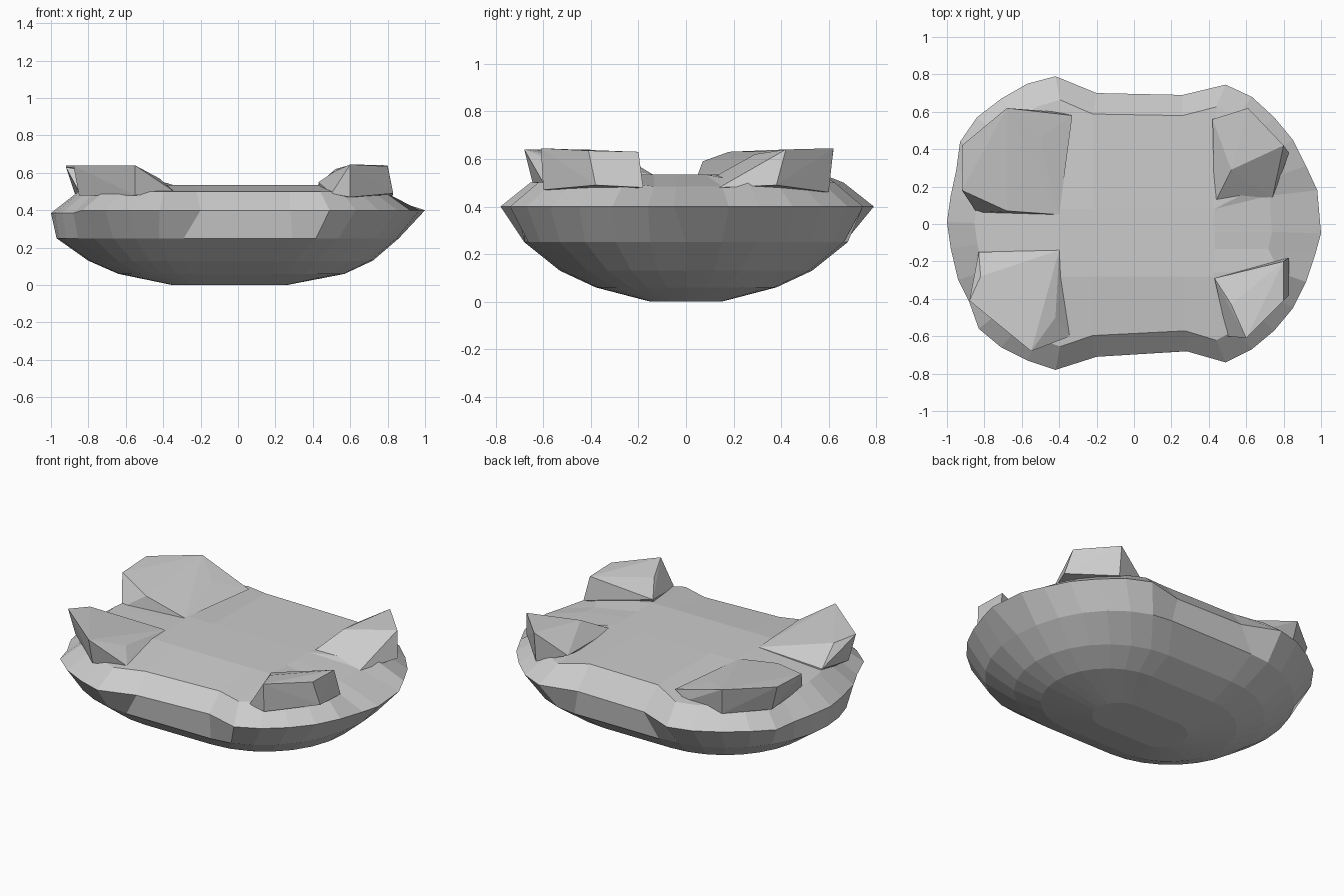
import bpy, bmesh
from math import cos, sin, pi

if "Cube" in bpy.data.objects:
    bpy.data.objects.remove(bpy.data.objects["Cube"])

def finish(bm, name):
    bmesh.ops.recalc_face_normals(bm, faces=bm.faces)
    me = bpy.data.meshes.new(name)
    bm.to_mesh(me)
    bm.free()
    ob = bpy.data.objects.new(name, me)
    bpy.context.collection.objects.link(ob)
    return ob

# Widest outline of the dish at z = 0.4 (right end clockwise, then left end)
right = [(.26, .69), (.49, .745), (.63, .68), (.75, .57), (.85, .45), (.92, .31), (.98, .18),
         (1, -.05), (.97, -.16), (.92, -.31), (.85, -.45), (.75, -.57), (.63, -.67), (.49, -.74), (.28, -.68)]
left = [(-.2, -.71), (-.42, -.78), (-.57, -.73), (-.71, -.66), (-.83, -.56), (-.88, -.42), (-.94, -.3),
        (-.98, -.13), (-1, .01), (-.98, .15), (-.95, .29), (-.93, .44), (-.84, .57), (-.71, .67),
        (-.57, .75), (-.42, .79), (-.2, .7)]

def stadium(r, x0, x1, z, rx=None):
    """Rounded-end ring with the same point count as the outline."""
    n, m = len(right) - 1, len(left) - 1
    rx = rx or r
    pts = [(x1 + rx * cos(pi / 2 - pi * i / n), r * sin(pi / 2 - pi * i / n), z) for i in range(n + 1)]
    pts += [(x0 + r * cos(-pi / 2 - pi * i / m), r * sin(-pi / 2 - pi * i / m), z) for i in range(m + 1)]
    return pts

def clamp(v, a, b):
    return max(a, min(b, v))

# Dish body: stacked rings, from the flat base to the top centre
rings = [stadium(.15, -.2, .11, 0), stadium(.38, -.26, .19, .06),
         stadium(.53, -.27, .19, .13), stadium(.68, -.29, .29, .25, .57)]
rings.append([(x, y, .4 if x > -.85 else .385) for x, y in right + left])
rim = []
for x, y in right + left:
    c = .25 if x > 0 else -.3
    in_gap = x > 0 and abs(y) < .19          # lower notch at the right end
    s = .65 if in_gap else .79
    z = .485 if in_gap else .53 if y > 0 and abs(x) < .4 else .5
    rim.append((c + (x - c) * s, y * .84, z))
rings.append(rim)
rings.append([(clamp(x, -.39, .43), clamp(y, -.28, .08), .535) for x, y, z in rim])

bm = bmesh.new()
loops = [[bm.verts.new(p) for p in ring] for ring in rings]
for a, b in zip(loops, loops[1:]):
    for i in range(len(a)):
        j = (i + 1) % len(a)
        bm.faces.new((a[i], a[j], b[j], b[i]))
bm.faces.new(loops[0])
bm.faces.new(loops[-1])
bmesh.ops.remove_doubles(bm, verts=bm.verts, dist=.001)
bmesh.ops.dissolve_degenerate(bm, edges=bm.edges, dist=.001)
finish(bm, "dish_body")

# Four raised corner wedges, sloping from the centre up to their outer rims
def wedge(name, pts):
    bm = bmesh.new()
    for p in pts:
        bm.verts.new(p)
    res = bmesh.ops.convex_hull(bm, input=bm.verts)
    junk = [v for v in res["geom_interior"] if isinstance(v, bmesh.types.BMVert)]
    bmesh.ops.delete(bm, geom=junk, context='VERTS')
    finish(bm, name)

wedge("back_right_wedge", [
    (.61, .62, .645), (.80, .42, .64), (.52, .29, .62), (.43, .11, .52), (.42, .56, .53),
    (.61, .60, .46), (.83, .38, .49), (.74, .14, .48), (.45, .12, .47)])
wedge("front_right_wedge", [
    (.60, -.61, .645), (.80, -.41, .635), (.80, -.20, .63), (.43, -.29, .55), (.52, -.43, .61),
    (.50, -.60, .49), (.60, -.60, .47), (.83, -.38, .49), (.83, -.18, .48), (.45, -.35, .47)])
wedge("back_left_wedge", [
    (-.92, .18, .63), (-.92, .42, .64), (-.68, .62, .635), (-.68, .07, .59), (-.40, .05, .535),
    (-.50, .46, .58), (-.33, .58, .53), (-.84, .06, .48), (-.87, .40, .48), (-.66, .59, .47),
    (-.42, .60, .49), (-.62, .05, .47)])
wedge("front_left_wedge", [
    (-.88, -.41, .64), (-.55, -.68, .64), (-.82, -.28, .62), (-.83, -.15, .51), (-.40, -.14, .535),
    (-.42, -.50, .57), (-.34, -.60, .50), (-.85, -.38, .48), (-.55, -.64, .48), (-.80, -.15, .48),
    (-.42, -.25, .47)])
